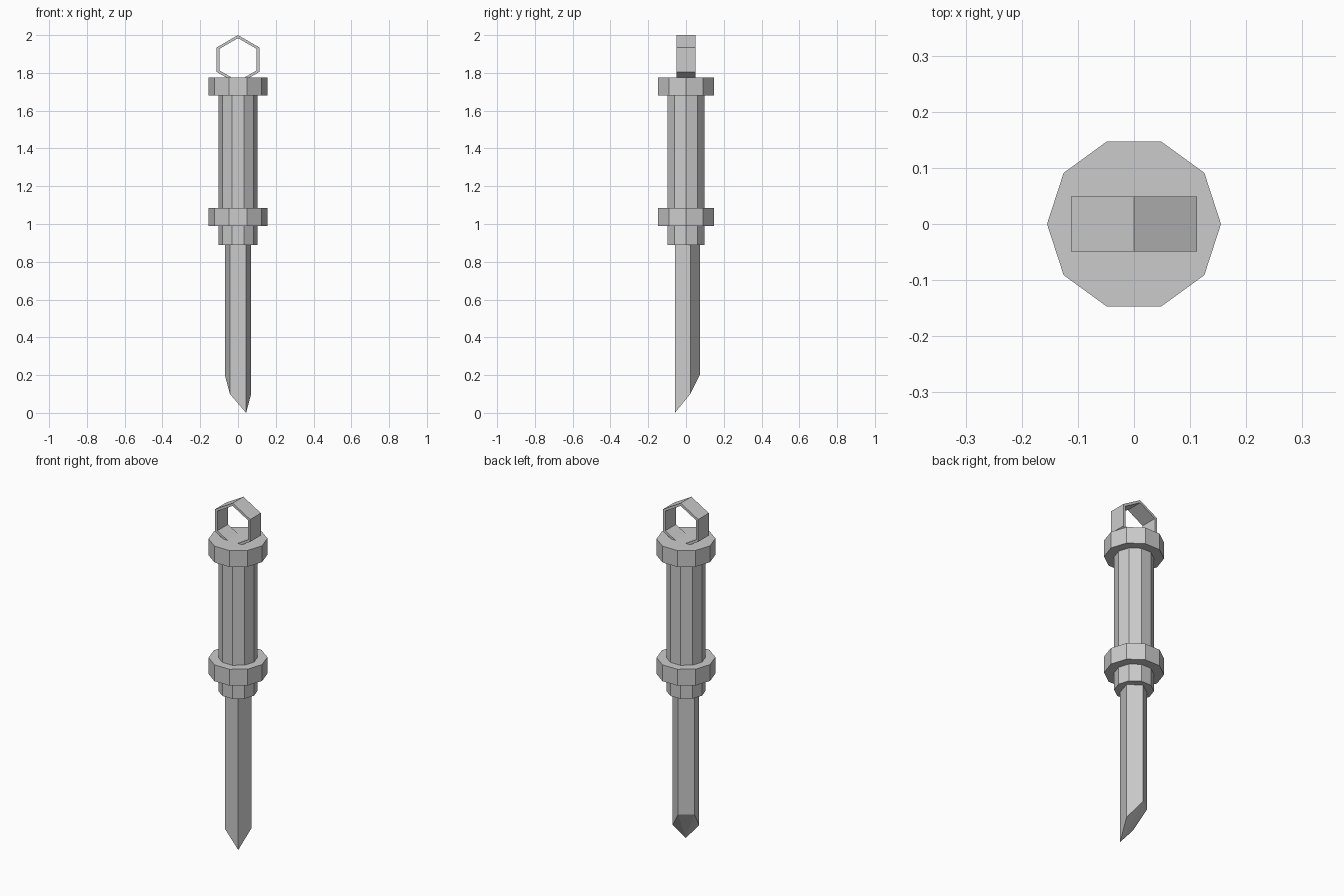
import bpy
import bmesh
from math import sin, cos, pi, radians

cube = bpy.data.objects.get("Cube")
if cube:
    bpy.data.objects.remove(cube)

steel = bpy.data.materials.new("grey_steel")
steel.use_nodes = True
GREY = (0.6, 0.6, 0.6, 1)
steel.diffuse_color = GREY
steel.node_tree.nodes["Principled BSDF"].inputs["Base Color"].default_value = GREY


def add_object(name, bm):
    bmesh.ops.recalc_face_normals(bm, faces=bm.faces[:])
    mesh = bpy.data.meshes.new(name)
    bm.to_mesh(mesh)
    bm.free()
    mesh.materials.append(steel)
    obj = bpy.data.objects.new(name, mesh)
    bpy.context.collection.objects.link(obj)
    return obj


def circle(radius, sides, start=0):
    angles = [radians(start) + 2 * pi * i / sides for i in range(sides)]
    return [(radius * cos(a), radius * sin(a)) for a in angles]


def prism(name, radius, sides, bottom, top):
    bm = bmesh.new()
    low = [bm.verts.new((x, y, bottom)) for x, y in circle(radius, sides)]
    face = bm.faces.new(low)
    ext = bmesh.ops.extrude_face_region(bm, geom=[face], use_keep_orig=True)
    verts = [v for v in ext["geom"] if isinstance(v, bmesh.types.BMVert)]
    bmesh.ops.translate(bm, verts=verts, vec=(0, 0, top - bottom))
    return add_object(name, bm)


# Ten-sided grip and its two collars
prism("handle", 0.103, 10, 0.89, 1.77)
prism("lower_collar", 0.155, 10, 0.99, 1.085)
prism("upper_collar", 0.155, 10, 1.68, 1.775)

# Five-sided blade, cut to a slanted point
bm = bmesh.new()
tip_heights = (0, 0.1, 0.2, 0.2, 0.1)
for (x, y), z in zip(circle(0.073, 5, -54), tip_heights):
    bm.verts.new((x, y, z))
    bm.verts.new((x, y, 0.9))
bmesh.ops.convex_hull(bm, input=bm.verts[:])
bmesh.ops.dissolve_limit(bm, angle_limit=radians(1), verts=bm.verts[:], edges=bm.edges[:])
add_object("blade", bm)

# Hexagonal hanging ring with a square-edged band
bm = bmesh.new()
rings = []
for radius, y in ((0.13, -0.049), (0.13, 0.049), (0.114, 0.049), (0.114, -0.049)):
    rings.append([bm.verts.new((x, y, 1.87 + z)) for x, z in circle(radius, 6, 90)])
for k in range(4):
    a, b = rings[k], rings[(k + 1) % 4]
    for i in range(6):
        j = (i + 1) % 6
        bm.faces.new((a[i], a[j], b[j], b[i]))
add_object("hanging_ring", bm)
